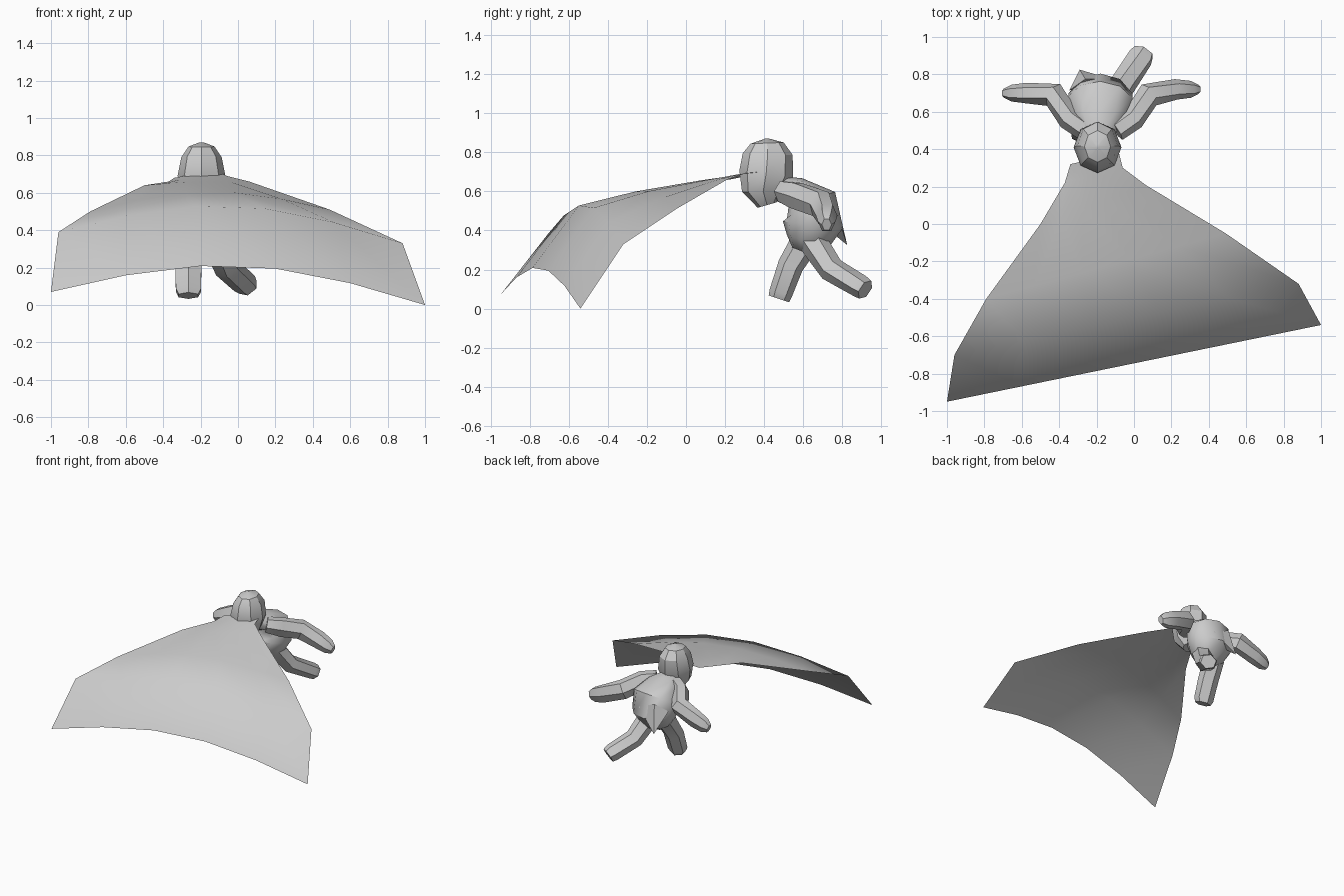
import bpy, bmesh, math
from mathutils import Vector

cube = bpy.data.objects.get("Cube")
if cube:
    bpy.data.objects.remove(cube, do_unlink=True)

grey = bpy.data.materials.new("plain_grey")
grey.use_nodes = True
COLOR = (0.6, 0.6, 0.6, 1)
grey.diffuse_color = COLOR
grey.node_tree.nodes["Principled BSDF"].inputs["Base Color"].default_value = COLOR


def finish(name, bm, angle, recalc=True):
    if recalc:
        bmesh.ops.recalc_face_normals(bm, faces=bm.faces)
    mesh = bpy.data.meshes.new(name)
    bm.to_mesh(mesh)
    bm.free()
    obj = bpy.data.objects.new(name, mesh)
    bpy.context.collection.objects.link(obj)
    mesh.materials.append(grey)
    bpy.ops.object.select_all(action='DESELECT')
    obj.select_set(True)
    bpy.context.view_layer.objects.active = obj
    bpy.ops.object.shade_smooth_by_angle(angle=math.radians(angle))
    return obj


def loft(name, rings, sides, ref, angle=30, phase=0.5):
    """Skin rings (centre, width, depth) set square to their path."""
    bm = bmesh.new()
    centres = [Vector(r[0]) for r in rings]
    loops = []
    for i, (c, (_, w, d)) in enumerate(zip(centres, rings)):
        t = (centres[min(i + 1, len(rings) - 1)] - centres[max(i - 1, 0)]).normalized()
        u = (ref - t * ref.dot(t)).normalized()
        v = t.cross(u)
        loop = []
        for k in range(sides):
            a = math.tau * (k + phase) / sides
            loop.append(bm.verts.new(c + u * w * math.cos(a) + v * d * math.sin(a)))
        loops.append(loop)
    for a, b in zip(loops, loops[1:]):
        for k in range(sides):
            n = (k + 1) % sides
            bm.faces.new((a[k], a[n], b[n], b[k]))
    bm.faces.new(loops[0])
    bm.faces.new(loops[-1])
    return finish(name, bm, angle)


X, Z = Vector((1, 0, 0)), Vector((0, 0, 1))

# Cape: rows from collar to hem, each arched between its two edge points
cape_rows = [
    ((-0.34, 0.32, 0.68), (-0.08, 0.38, 0.70), 0.01),
    ((-0.37, 0.22, 0.66), (-0.06, 0.30, 0.69), 0.01),
    ((-0.50, 0.00, 0.64), (0.06, 0.21, 0.66), 0.01),
    ((-0.79, -0.40, 0.50), (0.49, -0.05, 0.51), 0.10),
    ((-0.96, -0.70, 0.39), (0.88, -0.32, 0.33), 0.17),
    ((-1.00, -0.95, 0.07), (1.00, -0.54, 0.00), 0.175),
]
bm = bmesh.new()
grid = []
for left, right, arch in cape_rows:
    row = []
    for k in range(6):
        p = Vector(left).lerp(Vector(right), k / 5)
        p.z += arch * math.sin(math.pi * k / 5)
        row.append(bm.verts.new(p))
    grid.append(row)
for a, b in zip(grid, grid[1:]):
    for k in range(5):
        bm.faces.new((a[k], b[k], b[k + 1], a[k + 1]))
finish("cape", bm, 60, recalc=False)

# Head with rounded crown and narrow chin
loft("head", [
    ((-0.195, 0.415, 0.87), 0.01, 0.01),
    ((-0.195, 0.415, 0.847), 0.07, 0.085),
    ((-0.195, 0.418, 0.79), 0.108, 0.128),
    ((-0.195, 0.41, 0.69), 0.128, 0.138),
    ((-0.195, 0.395, 0.60), 0.108, 0.108),
    ((-0.195, 0.415, 0.53), 0.06, 0.05),
], 8, X, phase=0)

# Torso leaning from neck to hips
loft("torso", [
    ((-0.195, 0.45, 0.62), 0.07, 0.06),
    ((-0.19, 0.56, 0.595), 0.14, 0.08),
    ((-0.18, 0.64, 0.53), 0.18, 0.14),
    ((-0.18, 0.65, 0.43), 0.18, 0.155),
    ((-0.18, 0.62, 0.34), 0.13, 0.11),
    ((-0.18, 0.60, 0.29), 0.07, 0.06),
], 10, X, 45)

# Pointed tunic flap lying against the front
bm = bmesh.new()
corners = [(-0.345, 0.715, 0.48), (-0.26, 0.775, 0.54), (-0.12, 0.775, 0.48),
           (-0.29, 0.825, 0.325), (-0.24, 0.72, 0.41)]
a, b, c, tip, back = [bm.verts.new(p) for p in corners]
for tri in ((a, b, tip), (b, c, tip), (c, back, tip), (back, a, tip), (a, back, b), (b, back, c)):
    bm.faces.new(tri)
finish("tunic_flap", bm, 45)

# Arms, swung out to either side
for side, label in ((1, "left"), (-1, "right")):
    mid = -0.175
    tip_y = 0.72 if side > 0 else 0.70
    loft(label + "_arm", [
        ((mid + side * 0.08, 0.50, 0.60), 0.06, 0.06),
        ((mid + side * 0.17, 0.56, 0.58), 0.075, 0.062),
        ((mid + side * 0.255, 0.69, 0.535), 0.075, 0.068),
        ((mid + side * 0.40, tip_y, 0.475), 0.07, 0.055),
        ((mid + side * 0.48, tip_y, 0.445), 0.06, 0.045),
        ((mid + side * 0.52, tip_y, 0.43), 0.035, 0.025),
    ], 6, Z, 35)

# Legs: one tucked under, one kicked away
loft("right_leg", [
    ((-0.25, 0.62, 0.36), 0.08, 0.075),
    ((-0.265, 0.535, 0.22), 0.08, 0.066),
    ((-0.265, 0.485, 0.08), 0.078, 0.06),
    ((-0.265, 0.475, 0.05), 0.06, 0.055),
], 6, X)
loft("left_leg", [
    ((-0.13, 0.63, 0.37), 0.08, 0.075),
    ((-0.06, 0.745, 0.20), 0.072, 0.066),
    ((0.035, 0.89, 0.115), 0.072, 0.06),
    ((0.052, 0.917, 0.097), 0.06, 0.055),
], 6, X)
